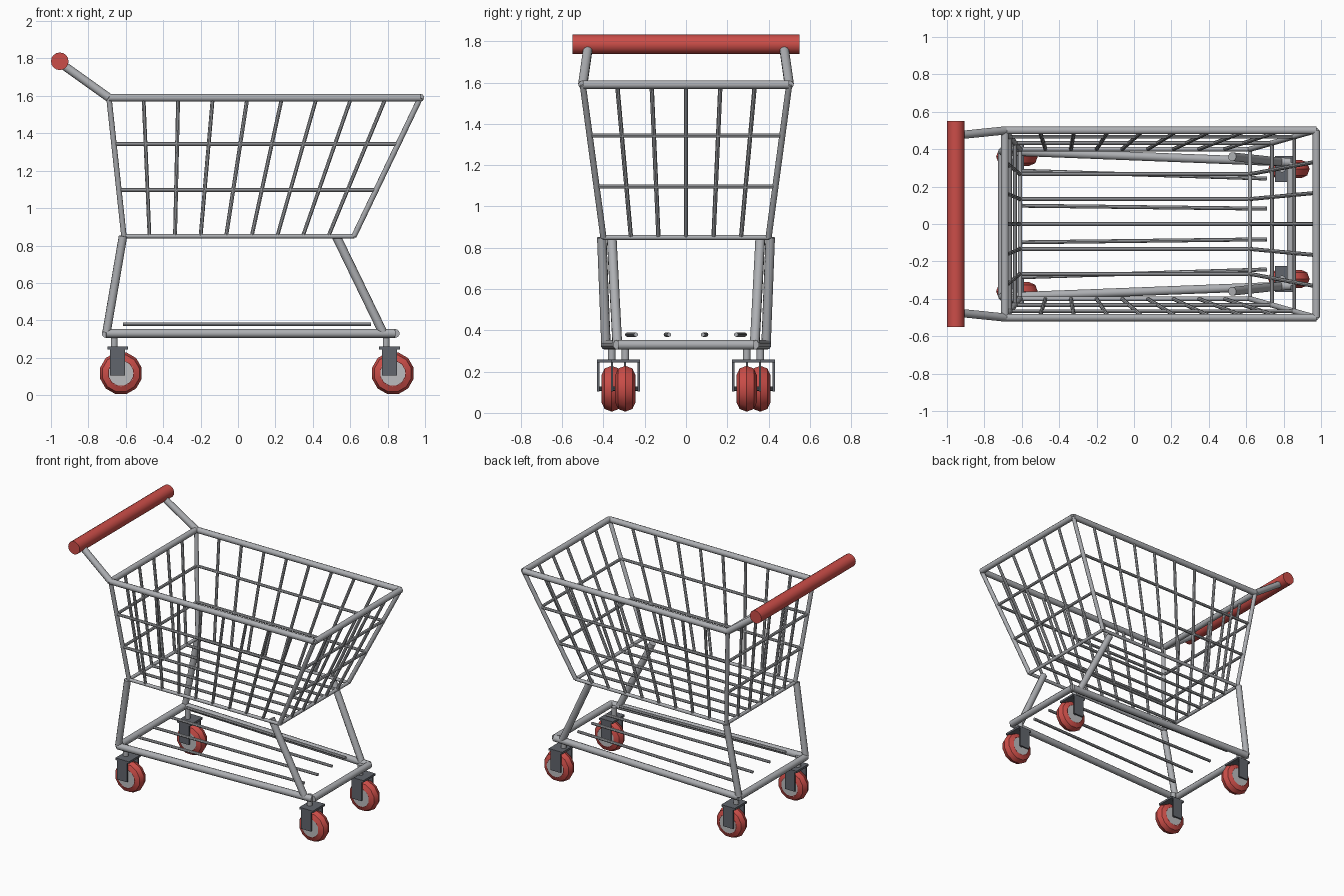
import bpy, bmesh, math
from mathutils import Vector, Matrix

if "Cube" in bpy.data.objects:
    bpy.data.objects.remove(bpy.data.objects["Cube"])


def material(name, rgb):
    m = bpy.data.materials.new(name)
    m.diffuse_color = (*rgb, 1)
    m.use_nodes = True
    m.node_tree.nodes["Principled BSDF"].inputs["Base Color"].default_value = m.diffuse_color
    return m


STEEL = material("steel grey", (0.42, 0.43, 0.45))
RED = material("red", (0.60, 0.075, 0.065))
DARK = material("dark grey", (0.12, 0.13, 0.15))
HUB = material("light grey", (0.50, 0.50, 0.51))


def finish(bm, name, mat):
    bmesh.ops.recalc_face_normals(bm, faces=bm.faces)
    me = bpy.data.meshes.new(name)
    bm.to_mesh(me)
    bm.free()
    me.materials.append(mat)
    ob = bpy.data.objects.new(name, me)
    bpy.context.collection.objects.link(ob)
    bpy.context.view_layer.objects.active = ob
    ob.select_set(True)
    bpy.ops.object.shade_smooth_by_angle(angle=math.radians(40))
    ob.select_set(False)
    return ob


def add_tube(bm, a, b, r, n):
    a, b = Vector(a), Vector(b)
    d = b - a
    mat = Matrix.Translation((a + b) / 2) @ d.to_track_quat('Z', 'Y').to_matrix().to_4x4()
    bmesh.ops.create_cone(bm, cap_ends=True, segments=n, radius1=r, radius2=r,
                          depth=d.length, matrix=mat)


def tubes(name, pairs, r, n=10, mat=STEEL):
    bm = bmesh.new()
    for a, b in pairs:
        add_tube(bm, a, b, r, n)
    return finish(bm, name, mat)


def boxes(name, items, mat):
    bm = bmesh.new()
    for c, s in items:
        bmesh.ops.create_cube(bm, size=1, matrix=Matrix.Translation(c) @ Matrix.Diagonal((*s, 1)))
    return finish(bm, name, mat)


def loop(pts):
    return [(pts[i], pts[(i + 1) % len(pts)]) for i in range(len(pts))]


def mirrored(pairs):
    flip = lambda p: (p[0], -p[1], p[2])
    return pairs + [(flip(a), flip(b)) for a, b in pairs]


# Basket corners: rear right, front right, front left, rear left
top = [Vector(p) for p in ((-0.69, -0.5, 1.59), (0.975, -0.5, 1.59), (0.975, 0.5, 1.59), (-0.69, 0.5, 1.59))]
low = [Vector(p) for p in ((-0.61, -0.4, 0.85), (0.62, -0.4, 0.85), (0.62, 0.4, 0.85), (-0.61, 0.4, 0.85))]
tubes("basket_rim", loop(top), 0.021)
tubes("basket_corner_posts", list(zip(low, top)), 0.015)
tubes("basket_bottom_rim", loop(low), 0.012)

# Basket wires: uprights on four sides, two hoops, floor wires
wires = []
for i in range(4):
    j, n = (i + 1) % 4, (9, 6)[i % 2]
    for k in range(1, n):
        wires.append((low[i].lerp(low[j], k / n), top[i].lerp(top[j], k / n)))
tubes("basket_uprights", wires, 0.0105, 8)
hoops = []
for t in (1 / 3, 2 / 3):
    hoops += loop([a.lerp(b, t) for a, b in zip(low, top)])
tubes("basket_hoops", hoops, 0.0105, 8)
tubes("basket_floor_wires", [(low[0].lerp(low[3], k / 6), low[1].lerp(low[2], k / 6))
                             for k in range(1, 6)], 0.0105, 8)

# Push handle and its arms
tubes("handle_arms", mirrored([((-0.69, 0.5, 1.59), (-0.935, 0.475, 1.765))]), 0.023)
tubes("handle_grip", [((-0.953, -0.55, 1.785), (-0.953, 0.55, 1.785))], 0.047, 16, RED)

# Tapered base frame, legs and shelf wires
tubes("base_frame", loop([(-0.705, -0.39, 0.33), (0.84, -0.33, 0.33),
                          (0.84, 0.33, 0.33), (-0.705, 0.39, 0.33)]), 0.024)
tubes("rear_legs", mirrored([((-0.615, 0.408, 0.85), (-0.703, 0.388, 0.335))]), 0.023)
tubes("front_legs", mirrored([((0.525, 0.36, 0.85), (0.775, 0.333, 0.335))]), 0.024)
tubes("shelf_wires", mirrored([((-0.615, 0.285, 0.379), (0.71, 0.243, 0.379)),
                               ((-0.615, 0.098, 0.379), (0.71, 0.082, 0.379))]), 0.0105, 8)


def tyre(name, centre):
    bm = bmesh.new()
    big, small, n, m = 0.069, 0.046, 12, 8
    rings = []
    for i in range(n):
        a = 2 * math.pi * (i + 0.5) / n
        ring = []
        for k in range(m):
            b = 2 * math.pi * k / m
            r = big + small * math.cos(b)
            ring.append(bm.verts.new((r * math.cos(a), 1.06 * small * math.sin(b), r * math.sin(a))))
        rings.append(ring)
    for i in range(n):
        p, q = rings[i], rings[(i + 1) % n]
        for k in range(m):
            bm.faces.new((p[k], q[k], q[(k + 1) % m], p[(k + 1) % m]))
    finish(bm, name, RED).location = centre


# Four casters: stem, fork, hub and tyre
for label, x, y0 in (("rear", -0.662, 0.36), ("front", 0.792, 0.294)):
    for side, s in (("left", 1), ("right", -1)):
        y, tag = s * y0, f"{label}_{side}_"
        xw, xf, zw = x + 0.036, x + 0.018, 0.117
        tubes(tag + "stem", [((x, y, 0.25), (x, y, 0.335))], 0.019)
        boxes(tag + "fork", [((xf, y, 0.252), (0.11, 0.14, 0.015)),
                             ((xf, y - 0.065, 0.182), (0.08, 0.011, 0.155)),
                             ((xf, y + 0.065, 0.182), (0.08, 0.011, 0.155))], DARK)
        tubes(tag + "hub", [((xw, y - 0.048, zw), (xw, y + 0.048, zw))], 0.07, 12, HUB)
        tubes(tag + "axle", [((xw, y - 0.066, zw), (xw, y + 0.066, zw))], 0.01, 8, DARK)
        tyre(tag + "tyre", (xw, y, zw))
